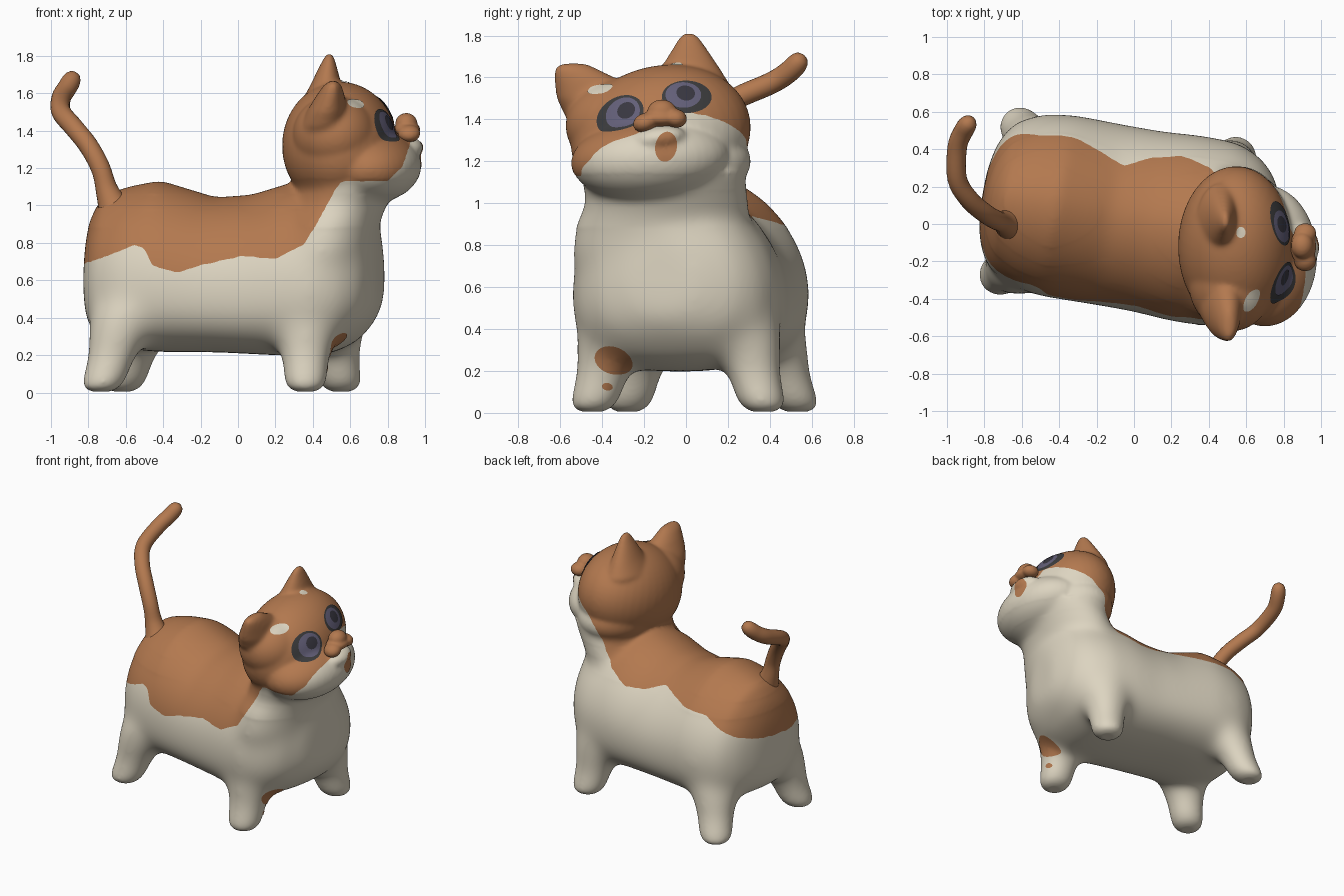
import bpy, bmesh, math
from mathutils import Vector, Matrix
from mathutils.bvhtree import BVHTree

if "Cube" in bpy.data.objects:
    bpy.data.objects.remove(bpy.data.objects["Cube"])


def material(name, rgb):
    m = bpy.data.materials.new(name)
    m.diffuse_color = (*rgb, 1)
    m.use_nodes = True
    m.node_tree.nodes["Principled BSDF"].inputs["Base Color"].default_value = m.diffuse_color
    return m


CREAM = material("cream fur", (0.72, 0.66, 0.53))
GINGER = material("ginger fur", (0.45, 0.19, 0.078))
DARK = material("dark eye rim", (0.045, 0.045, 0.047))
IRIS = material("violet iris", (0.125, 0.115, 0.19))
PUPIL = material("pupil", (0.04, 0.038, 0.052))


def finish(name, bm, mats):
    bmesh.ops.recalc_face_normals(bm, faces=bm.faces)
    for f in bm.faces:
        f.smooth = True
    me = bpy.data.meshes.new(name)
    bm.to_mesh(me)
    bm.free()
    for m in mats:
        me.materials.append(m)
    ob = bpy.data.objects.new(name, me)
    bpy.context.collection.objects.link(ob)
    return ob


def fuse(bm, voxel, relax):
    """Merge overlapping closed shapes into one smooth skin."""
    raw = finish("blockout", bm, [])
    rm = raw.modifiers.new("fuse", 'REMESH')
    rm.mode = 'VOXEL'
    rm.voxel_size = voxel
    sm = raw.modifiers.new("relax", 'SMOOTH')
    sm.factor = .5
    sm.iterations = relax
    me = bpy.data.meshes.new_from_object(raw.evaluated_get(bpy.context.evaluated_depsgraph_get()))
    bpy.data.objects.remove(raw)
    out = bmesh.new()
    out.from_mesh(me)
    bpy.data.meshes.remove(me)
    return out


def skin(bm, rings):
    """Closed loft through rings of points."""
    vr = [[bm.verts.new(p) for p in r] for r in rings]
    n = len(vr[0])
    for a, b in zip(vr, vr[1:]):
        for i in range(n):
            bm.faces.new((a[i], a[(i + 1) % n], b[(i + 1) % n], b[i]))
    bm.faces.new(vr[0][::-1])
    bm.faces.new(vr[-1])


def stack(bm, levels, n=32):
    """Loft of horizontal ellipses (x, y, z, rx, ry)."""
    ang = [2 * math.pi * i / n for i in range(n)]
    skin(bm, [[(x + rx * math.cos(a), y + ry * math.sin(a), z) for a in ang]
              for x, y, z, rx, ry in levels])


def ball(bm, c, r, roll=0):
    mat = Matrix.Translation(c) @ Matrix.Rotation(math.radians(roll), 4, 'X') @ Matrix.Diagonal((*r, 1))
    bmesh.ops.create_uvsphere(bm, u_segments=40, v_segments=24, radius=1, matrix=mat)


bm = bmesh.new()

# Torso: vertical rings (u, half width, bottom, top), turned about z
torso = [(-.80, .13, .45, .82), (-.77, .28, .34, .95), (-.70, .40, .27, 1.06),
         (-.56, .47, .23, 1.105), (-.4, .495, .215, 1.135), (-.1, .49, .215, 1.045),
         (.1, .49, .205, 1.06), (.3, .505, .195, 1.12), (.5, .50, .2, 1.12),
         (.64, .44, .26, 1.08), (.735, .34, .36, 1.0), (.795, .16, .46, .86)]
turn = Matrix.Translation((-.02, .03, 0)) @ Matrix.Rotation(math.radians(-10), 4, 'Z')
rings = []
for u, w, z0, z1 in torso:
    zc = z0 + .4 * (z1 - z0)
    ring = []
    for i in range(48):
        a = 2 * math.pi * i / 48
        c, s = math.cos(a), math.sin(a)
        e = 2 / ((1.78 if c > 0 else 1.95) if s > 0 else 2.7)
        y = w * math.copysign(abs(c) ** e, c)
        z = zc + ((z1 - zc) if s > 0 else (zc - z0)) * math.copysign(abs(s) ** e, s)
        ring.append(turn @ Vector((u, y, z)))
    rings.append(ring)
skin(bm, rings)

# Legs: foot centre, leaning in to the hip centre
for fx, fy, hx, hy in [(.36, -.455, .365, -.31), (.555, .375, .48, .25),
                       (-.74, -.285, -.585, -.18), (-.625, .54, -.49, .36)]:
    prof = [(-.01, .08), (.015, .115), (.06, .13), (.13, .126), (.22, .14), (.32, .175), (.45, .2), (.6, .12)]
    stack(bm, [(fx + (hx - fx) * max(z, 0) / .45, fy + (hy - fy) * max(z, 0) / .45, z, r, r) for z, r in prof])

# Shoulders, neck, head, cheeks and muzzle
stack(bm, [(.42, -.105, .6, .26, .40), (.45, -.12, .75, .28, .43), (.48, -.11, .9, .275, .42),
           (.535, -.09, 1.0, .26, .39), (.6, -.11, 1.15, .28, .39)])
ball(bm, (.545, -.12, 1.32), (.31, .435, .335), 14)
ball(bm, (.52, -.31, 1.37), (.23, .265, .22))
ball(bm, (.56, -.05, 1.2), (.27, .36, .2))
ball(bm, (.70, -.17, 1.21), (.28, .38, .2), 4)
ball(bm, (.895, -.13, 1.31), (.095, .13, .06), 8)

# Ears
stack(bm, [(.47, .02, 1.40, .12, .18), (.465, .02, 1.55, .13, .2), (.47, .02, 1.64, .085, .145),
           (.48, .018, 1.73, .052, .088), (.487, .015, 1.79, .028, .05), (.49, .012, 1.815, .012, .025)])
stack(bm, [(.46, -.32, 1.32, .12, .17), (.46, -.38, 1.42, .13, .2), (.475, -.42, 1.5, .11, .198),
           (.495, -.475, 1.59, .075, .155), (.505, -.525, 1.64, .05, .105), (.51, -.54, 1.668, .02, .06)])

# Fuse, then soften the lower body more than the head
bm = fuse(bm, .0105, 22)
for top, n in ((1.14, 25), (1.06, 25), (.98, 35), (.88, 65)):
    low = [v for v in bm.verts if v.co.z < top]
    for _ in range(n):
        bmesh.ops.smooth_vert(bm, verts=low, factor=.5, use_axis_x=True, use_axis_y=True, use_axis_z=True)
for v in bm.verts:
    v.co.z = max(v.co.z, .006)

# Coat: ginger above a wavy line that differs on the near and far side
NEAR = [(-.85, .68), (-.7, .73), (-.55, .79), (-.5, .77), (-.46, .68), (-.33, .64), (-.2, .68), (.02, .73),
        (.2, .715), (.35, .79), (.42, .9), (.5, 1.05), (.55, 1.13), (.8, 1.13), (.88, 1.21), (.92, 1.33), (.95, 1.42)]
FAR = [(-.85, .69), (-.7, .77), (-.5, .89), (-.3, .9), (-.05, .94), (.1, .88), (.25, .87), (.4, .94),
       (.47, 1.04), (.53, 1.2), (.62, 1.3), (.72, 1.36), (.82, 1.43), (.95, 1.44)]


def line(tab, x):
    if x <= tab[0][0]:
        return tab[0][1]
    for (x0, z0), (x1, z1) in zip(tab, tab[1:]):
        if x <= x1:
            return z0 + (z1 - z0) * (x - x0) / (x1 - x0)
    return tab[-1][1]


for f in bm.faces:
    p = f.calc_center_median()
    half = .2 if p.z < 1.15 else .1
    side = min(1, max(0, (p.y - (.03 - .17 * p.x) + half) / (2 * half)))
    f.material_index = int(p.z > line(NEAR, p.x) * (1 - side) + line(FAR, p.x) * side)

# Even out the stair steps along the colour border
border = {}
for e in bm.edges:
    if len(e.link_faces) == 2 and e.link_faces[0].material_index != e.link_faces[1].material_index:
        a, b = e.verts
        border.setdefault(a, []).append(b)
        border.setdefault(b, []).append(a)
for _ in range(4):
    new = {v: v.co * .5 + sum((o.co for o in ns), Vector()) / len(ns) * .5 for v, ns in border.items()}
    for v, co in new.items():
        v.co = co
tree = BVHTree.FromBMesh(bm)
finish("cat_body", bm, [CREAM, GINGER])


def decal(name, c, n, ru, rv, roll, mat, lift=.004):
    """Thin elliptical patch laid on the skin, facing along n."""
    c, n = Vector(c), Vector(n).normalized()
    u = Vector((0, 0, 1)).cross(n).normalized()
    v = n.cross(u)
    r = Matrix.Rotation(math.radians(roll), 3, n)
    u, v = r @ u, r @ v
    b = bmesh.new()

    def put(k, a):
        p = c + u * ru * k * math.cos(a) + v * rv * k * math.sin(a)
        hit = tree.ray_cast(p + n * .15, -n, .35)[0]
        hit = hit or tree.find_nearest(p)[0]
        return b.verts.new(hit + n * lift)

    N, prev = 36, None
    mid = put(0, 0)
    for k in (.25, .5, .75, 1):
        cur = [put(k, 2 * math.pi * i / N) for i in range(N)]
        for i in range(N):
            j = (i + 1) % N
            b.faces.new((prev[i], cur[i], cur[j], prev[j]) if prev else (mid, cur[i], cur[j]))
        prev = cur
    ob = finish(name, b, [mat])
    if ob.data.polygons[0].normal.dot(n) < 0:
        ob.data.flip_normals()


# Eyes: rim, iris, pupil
for tag, c, n, rv, s, roll in [("near", (.775, -.31, 1.41), (.78, -.3, .55), .1, 1, 16),
                               ("far", (.75, -.003, 1.478), (.72, .15, .67), .088, -1, 6)]:
    c = Vector(c)
    decal(tag + "_eye_rim", c, n, .122, rv, roll, DARK, .004)
    decal(tag + "_eye_iris", c + Vector((0, .018 * s, .002)), n, .087, rv * .8, roll, IRIS, .007)
    decal(tag + "_eye_pupil", c + Vector((0, .015 + .022 * s, .01)), n, .045, .042, roll, PUPIL, .0095)

# Fur spots
decal("near_brow_spot", (.62, -.39, 1.525), (.3, -.65, .7), .065, .04, 30, CREAM)
decal("far_brow_spot", (.565, -.045, 1.65), (.4, 0, .9), .03, .025, 0, CREAM)
decal("chin_spot", (.97, -.095, 1.27), (1, 0, -.05), .052, .072, -10, GINGER)
decal("leg_spot", (.5, -.345, .25), (1, -.1, 0), .092, .066, -15, GINGER)
decal("small_leg_spot", (.47, -.375, .125), (1, -.1, 0), .025, .018, -10, GINGER)

# Nose
bm = bmesh.new()
ball(bm, (.9, -.115, 1.435), (.06, .07, .06))
ball(bm, (.905, -.12, 1.405), (.07, .1, .04))
ball(bm, (.915, -.195, 1.385), (.06, .06, .045), 20)
ball(bm, (.915, -.05, 1.405), (.06, .055, .045), -10)
finish("nose", fuse(bm, .008, 8), [GINGER])

# Tail: rounded tube swept along a smoothed path
path = [Vector(p) for p in [(-.66, .0, .98), (-.70, .01, 1.08), (-.735, .02, 1.2), (-.80, .06, 1.32),
                            (-.88, .13, 1.42), (-.945, .24, 1.5), (-.945, .41, 1.575),
                            (-.91, .5, 1.635), (-.87, .56, 1.705)]]
pts = []
for i in range(len(path) - 1):
    p0, p1, p2, p3 = (path[min(max(i + k, 0), len(path) - 1)] for k in (-1, 0, 1, 2))
    for t in (0, .2, .4, .6, .8):
        pts.append(.5 * (2 * p1 + (p2 - p0) * t + (2 * p0 - 5 * p1 + 4 * p2 - p3) * t * t
                         + (3 * p1 - p0 - 3 * p2 + p3) * t ** 3))
pts.append(path[-1])
rings, L = [], len(pts) - 1
for i, p in enumerate(pts):
    d = (pts[min(i + 1, L)] - pts[max(i - 1, 0)]).normalized()
    e1 = d.cross(Vector((1, 0, 0))).normalized()
    e2 = d.cross(e1)
    r = .052 + .045 * max(0, 1 - i / 9) ** 2
    r *= math.sqrt(max(.03, 1 - max(0, (i - (L - 4)) / 4) ** 2))
    rings.append([p + r * (e1 * math.cos(a) + e2 * math.sin(a))
                  for a in (2 * math.pi * k / 24 for k in range(24))])
bm = bmesh.new()
skin(bm, rings)
finish("tail", bm, [GINGER])
